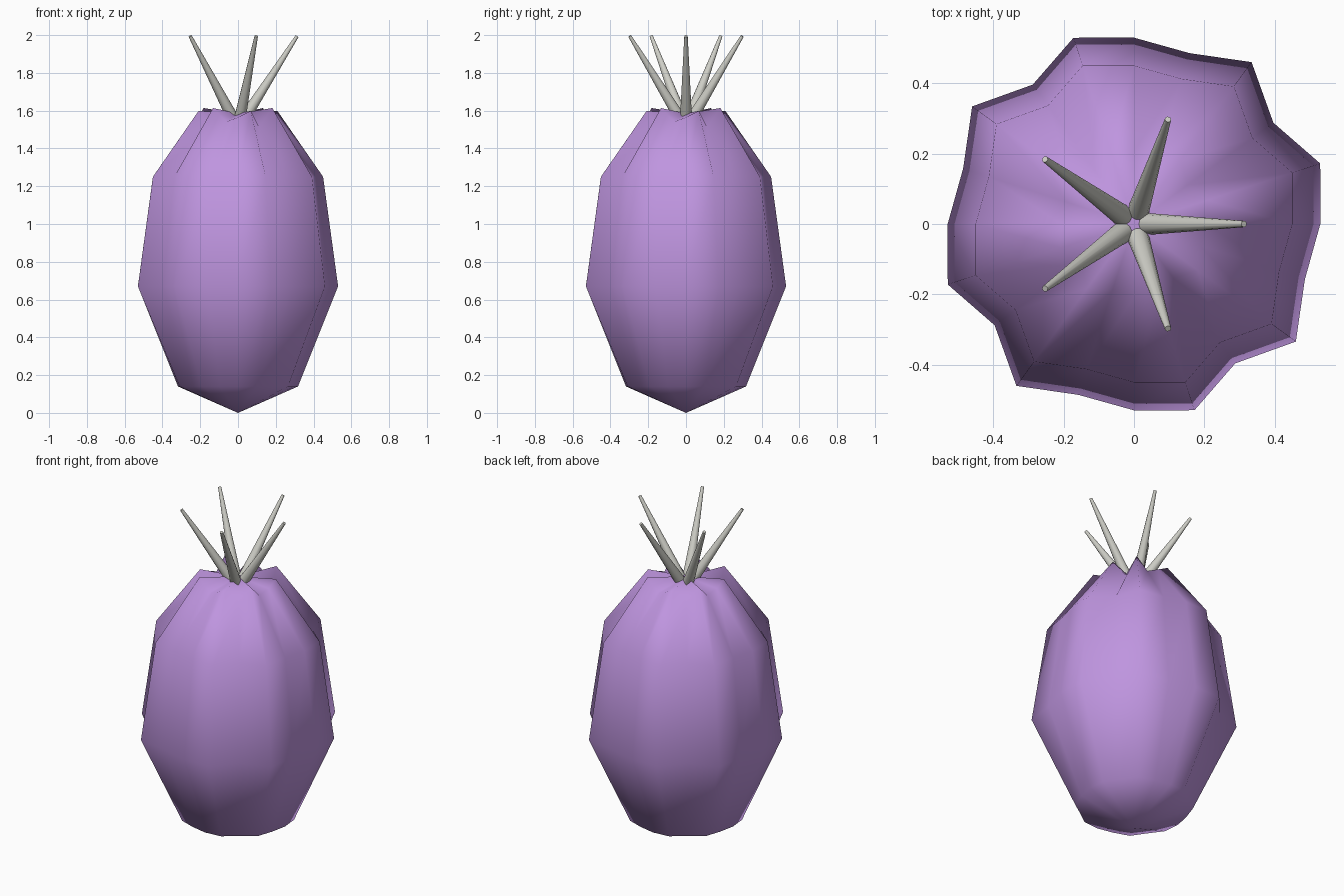
import bpy, bmesh, math
from mathutils import Vector

cube = bpy.data.objects.get("Cube")
if cube:
    bpy.data.objects.remove(cube, do_unlink=True)


def material(name, rgb):
    m = bpy.data.materials.new(name)
    m.use_nodes = True
    colour = (*rgb, 1)
    m.diffuse_color = colour
    m.node_tree.nodes["Principled BSDF"].inputs["Base Color"].default_value = colour
    return m


def add_object(name, bm, mat):
    bmesh.ops.recalc_face_normals(bm, faces=bm.faces)
    mesh = bpy.data.meshes.new(name)
    bm.to_mesh(mesh)
    bm.free()
    mesh.materials.append(mat)
    obj = bpy.data.objects.new(name, mesh)
    bpy.context.collection.objects.link(obj)
    mesh.shade_smooth()
    return obj


purple = material("soft purple", (0.52, 0.30, 0.74))
grey = material("warm grey", (0.62, 0.62, 0.57))

# Lobed body: one quarter of the fluted outline, repeated four times
SEGMENTS = 20
BASE = 0.53
QUARTER = (0.53, 0.557, 0.49, 0.569, 0.511)
# height, radius scale, lobe depth, lift of the lobes
RINGS = ((0.14, 0.6, 0.4, 0), (0.67, 1, 1, 0), (1.25, 0.85, 1, 0), (1.565, 0.39, 1.2, 1.25))

bm = bmesh.new()
rings = []
for z, scale, depth, lift in RINGS:
    ring = []
    for i in range(SEGMENTS):
        a = math.tau * i / SEGMENTS
        bump = QUARTER[i % 5] - BASE
        r = scale * (BASE + depth * bump)
        ring.append(bm.verts.new((r * math.cos(a), r * math.sin(a), z + lift * bump)))
    rings.append(ring)
bottom = bm.verts.new((0, 0, 0))
top = bm.verts.new((0, 0, 1.585))
for i in range(SEGMENTS):
    j = (i + 1) % SEGMENTS
    bm.faces.new((bottom, rings[0][j], rings[0][i]))
    bm.faces.new((top, rings[-1][i], rings[-1][j]))
    for low, high in zip(rings, rings[1:]):
        bm.faces.new((low[i], low[j], high[j], high[i]))
add_object("body", bm, purple)

# Five tapered spines fanning out of the crown
for k in range(5):
    a = math.tau * k / 5
    out = Vector((math.cos(a), math.sin(a), 0))
    start = out * 0.04 + Vector((0, 0, 1.57))
    end = out * 0.313 + Vector((0, 0, 1.995))
    axis = end - start
    bm = bmesh.new()
    bmesh.ops.create_cone(bm, cap_ends=True, segments=12, radius1=0.031,
                          radius2=0.009, depth=axis.length)
    bm.transform(axis.to_track_quat("Z", "Y").to_matrix().to_4x4())
    bmesh.ops.translate(bm, verts=bm.verts, vec=(start + end) / 2)
    spine = add_object(f"spine_{k + 1}", bm, grey)
    bpy.ops.object.select_all(action="DESELECT")
    spine.select_set(True)
    bpy.context.view_layer.objects.active = spine
    bpy.ops.object.shade_smooth_by_angle(angle=math.radians(40))
